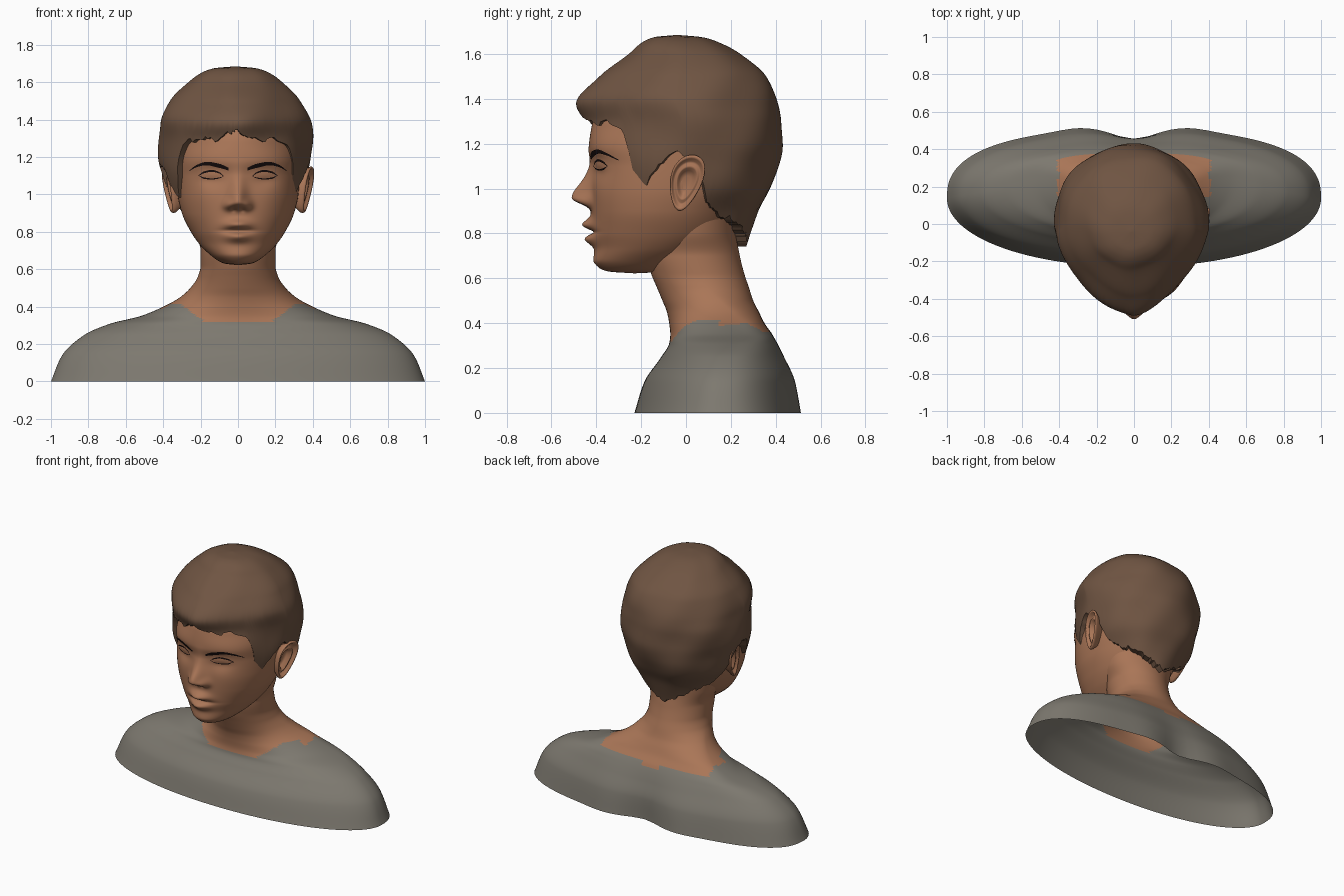
import bpy
import bmesh
import math
import random

random.seed(4)
cube = bpy.data.objects.get("Cube")
if cube:
    bpy.data.objects.remove(cube, do_unlink=True)


def material(name, rgb):
    mat = bpy.data.materials.new(name)
    mat.use_nodes = True
    colour = (*rgb, 1.0)
    mat.diffuse_color = colour
    shader = next(n for n in mat.node_tree.nodes if n.type == "BSDF_PRINCIPLED")
    shader.inputs["Base Color"].default_value = colour
    return mat


SKIN = material("warm skin", (0.40, 0.18, 0.095))
HAIR = material("brown hair", (0.16, 0.09, 0.055))
SHIRT = material("grey shirt", (0.205, 0.19, 0.16))
DARK = material("dark lash", (0.008, 0.004, 0.004))


def sample(table, key):
    """Smooth monotone interpolation of the rows of a table by their first value."""
    key = min(max(key, table[0][0]), table[-1][0])
    i = 0
    while i < len(table) - 2 and key > table[i + 1][0]:
        i += 1
    span = table[i + 1][0] - table[i][0]
    t = (key - table[i][0]) / span

    def slope(j, k):
        j = min(max(j, 0), len(table) - 2)
        return (table[j + 1][k] - table[j][k]) / (table[j + 1][0] - table[j][0])

    def tangent(j, k):
        a, b = slope(j - 1, k), slope(j, k)
        return 2 * a * b / (a + b) if a * b > 0 else 0

    result = []
    for k in range(1, len(table[0])):
        p, q = table[i][k], table[i + 1][k]
        m, n = tangent(i, k) * span, tangent(i + 1, k) * span
        result.append(p + m * t + (3 * (q - p) - 2 * m - n) * t**2
                      + (2 * (p - q) + m + n) * t**3)
    return result


def power(value, exponent):
    return math.copysign(abs(value) ** exponent, value)


def ring_point(table, angle, z, swell=1.0):
    """Point on a cross-section; angle zero faces the front."""
    width, front, back, shape, *rest = sample(table, z)
    middle, back_shape = rest or ((front + back) / 2, 2.1)
    s, c = math.sin(angle), math.cos(angle)
    e = 2 / (shape if c > 0 else back_shape)
    depth = middle - front if c > 0 else back - middle
    return width * power(s, e) * swell, middle - depth * power(c, e) * swell, z


def loft(name, rows, mats, rule=None, closed=True, mirror=False):
    bm = bmesh.new()
    grid = [[bm.verts.new(p) for p in row] for row in rows]
    count = len(rows[0])
    for low, high in zip(grid, grid[1:]):
        for i in range(count if closed else count - 1):
            j = (i + 1) % count
            face = bm.faces.new((low[i], low[j], high[j], high[i]))
            if rule:
                face.material_index = rule(face.calc_center_median())
    bmesh.ops.remove_doubles(bm, verts=bm.verts, dist=0.00005)
    bmesh.ops.recalc_face_normals(bm, faces=bm.faces)
    mesh = bpy.data.meshes.new(name)
    bm.to_mesh(mesh)
    bm.free()
    for mat in mats:
        mesh.materials.append(mat)
    mesh.shade_smooth()
    obj = bpy.data.objects.new(name, mesh)
    bpy.context.collection.objects.link(obj)
    if mirror:
        obj.modifiers.new("mirror", "MIRROR")
    return obj


def angles(count, warp=0.0):
    turn = [2 * math.pi * i / count for i in range(count)]
    return [u - warp * math.sin(u) for u in turn]


# Shoulders and neck: height, half width, front, back, roundness, ridge, back roundness
BUST = [(0, 1, -.23, .505, 2.05, .14, 2.5), (.14, .94, -.185, .485, 2, .15, 2.4),
        (.25, .82, -.11, .44, 2, .17, 2.4), (.31, .68, -.075, .41, 2, .2, 2.6),
        (.35, .52, -.07, .385, 2, .24, 3), (.4, .4, -.075, .35, 2, .24, 2.8),
        (.45, .31, -.085, .325, 2, .2, 2.3), (.5, .255, -.105, .3, 2, .15, 2),
        (.56, .215, -.13, .28, 2, .09, 2), (.62, .2, -.155, .26, 2, .06, 2),
        (.7, .2, -.175, .24, 2, .04, 2), (.8, .232, -.17, .225, 2, .03, 2),
        (.95, .26, -.15, .23, 2, .03, 2)]


def bust_point(angle, z):
    x, y, z = ring_point(BUST, angle, z)
    if math.cos(angle) < 0:  # shoulder blades and the hollow between them
        blade = 0.015 * math.exp(-((abs(x) - 0.3) / 0.14) ** 2)
        y += (blade - 0.05 * math.exp(-(x / 0.14) ** 2)) * max(0, 1 - z / 0.35)
    return x, y, z


def neckline(p):
    side = abs(p.x)
    if p.y < 0.15:
        limit = min(0.32 + max(0, side - 0.18) * 0.75, 0.415)
    elif p.y < 0.28:
        limit = 0.38 + (p.y - 0.16) * 0.2
    else:
        limit = 0.33 if side < 0.07 else 0.358
    return 0 if p.z > limit and side < 0.41 else 1


loft("shirt_and_neck", [[bust_point(a, 0.95 * i / 140) for a in angles(144)]
                        for i in range(141)], [SKIN, SHIRT], neckline)

# Head: height, half width, front, back, roundness
HEAD = [(.622, 0, -.23, -.23, 2), (.63, .07, -.345, -.08, 2), (.645, .105, -.385, -.05, 2),
        (.68, .152, -.413, .02, 2), (.73, .203, -.408, .1, 2), (.8, .252, -.42, .19, 2.05),
        (.9, .3, -.422, .25, 2.1), (1, .323, -.42, .32, 2.2), (1.1, .33, -.415, .37, 2.3),
        (1.18, .332, -.432, .385, 2.25), (1.28, .33, -.42, .385, 1.95),
        (1.4, .3, -.36, .36, 1.8), (1.5, .2, -.25, .28, 1.8), (1.58, 0, 0, 0, 2)]

# Facial relief: x, z, spread across, spread up, spread down, height
RELIEF = [(0, .957, .034, .05, .023, .083), (0, 1.05, .03, .06, .05, .022),
          (.05, .94, .02, .022, .016, .03), (.024, .917, .01, .008, .008, -.01),
          (0, .838, .046, .02, .014, .042), (0, .774, .044, .014, .02, .036),
          (0, .806, .055, .006, .006, -.016), (.14, 1.1, .045, .035, .04, -.02),
          (.14, 1.104, .04, .018, .018, .016), (.19, .98, .07, .06, .07, .008)]


def head_point(angle, z):
    x, y, z = ring_point(HEAD, angle, z)
    if math.cos(angle) > 0:
        for cx, cz, across, up, down, height in RELIEF:
            tall = up if z > cz else down
            y -= height * math.exp(-((abs(x) - cx) / across) ** 2 / 2
                                   - ((z - cz) / tall) ** 2 / 2)
    return x, y, z


heights = [.622 + .023 * (i / 10) ** 2 for i in range(10)]
heights += [.645 + (1.58 - .645) * i / 130 for i in range(131)]
loft("head", [[head_point(a, z) for a in angles(180, 0.5)] for z in heights], [SKIN])


# Brows and lashes: thin plates along x, middle height, half height
def face_point(x, z, lift):
    width, _, _, shape = sample(HEAD, z)
    return x, head_point(math.asin((x / width) ** (shape / 2)), z)[1] - lift, z


def plate(name, table, lift):
    start, end = table[0][0], table[-1][0]
    rows = []
    for i in range(33):
        x = start + (end - start) * i / 32
        mid, half = sample(table, x)
        rows.append([face_point(x, mid + half * k, lift) for k in (-1, -0.5, 0, 0.5, 1)])
    loft(name, rows, [DARK], closed=False, mirror=True)


plate("eyebrow", [(.05, 1.135, .007), (.1, 1.153, .011), (.17, 1.165, .009),
                  (.22, 1.152, .006), (.26, 1.127, .002)], 0.005)
plate("upper_lash", [(.078, 1.098, .002), (.1, 1.116, .004), (.14, 1.126, .005),
                     (.18, 1.119, .005), (.212, 1.1, .002)], 0.005)
plate("lower_lash", [(.08, 1.095, .001), (.11, 1.086, .003), (.14, 1.083, .003),
                     (.18, 1.087, .004), (.208, 1.099, .001)], 0.004)

# Ears: outline scale and outward depth from the root over the rim into the bowl
EAR = [(.6, -.03), (.8, .02), (.97, .045), (1, .06), (.95, .068), (.87, .063), (.78, .043),
       (.7, .042), (.62, .052), (.54, .05), (.44, .025), (.25, .018), (0, .02)]


def ear_point(t, scale, depth):
    up = 0.125 * math.sin(t) * scale
    y = 0.072 * math.cos(t) * (1 + 0.3 * math.sin(t)) * scale + 0.22 * up
    return 0.31 + depth + 0.25 * y + 0.12 * up, y, 1.025 + up


loft("ear", [[ear_point(t, *step) for t in angles(40)] for step in EAR], [SKIN], mirror=True)

# Hair cap: cross-sections, then the hairline height by angle from the front
CAP = [(.73, .19, -.25, .265, 1.9), (.8, .24, -.28, .285, 1.9), (.9, .3, -.35, .325, 1.9),
       (1, .36, -.4, .38, 1.85), (1.1, .387, -.42, .41, 1.85), (1.2, .405, -.43, .425, 1.78),
       (1.3, .41, -.455, .422, 1.6), (1.38, .405, -.493, .408, 1.5), (1.5, .35, -.385, .36, 1.65),
       (1.6, .25, -.25, .245, 1.9), (1.65, .18, -.195, .15, 2), (1.675, .11, -.14, .07, 2),
       (1.685, 0, -.04, -.04, 2)]
HAIRLINE = [(0, 1.35), (8, 1.33), (16, 1.3), (38, 1.29), (45, 1.27), (50, 1.2), (55, 1.06),
            (61, .975), (66, 1.04), (74, 1.12), (84, 1.16), (94, 1.14), (101, 1.03),
            (108, .93), (120, .88), (138, .85), (155, .8), (180, .75)]
columns = angles(180)
edge = [sample(HAIRLINE, math.degrees(min(a, 2 * math.pi - a)))[0]
        + 0.008 * math.sin(23 * a) + random.uniform(-0.009, 0.009) for a in columns]


def hair_point(a, low, t, tuck=1.0):
    z = 1.685 - (1.685 - low) * t ** 1.6
    wave = math.sin(5 * a + 9 * z) + math.sin(8 * a - 14 * z) + math.sin(3 * a + 21 * z)
    x, y, z = ring_point(CAP, a, z, tuck * (1 + 0.008 * wave))
    return x - 0.015, y, z


rows = [[hair_point(a, low, i / 60) for a, low in zip(columns, edge)] for i in range(61)]
rows.append([hair_point(a, low, 1, 0.78) for a, low in zip(columns, edge)])
hair = loft("hair", rows, [HAIR])
bpy.context.view_layer.objects.active = hair
hair.select_set(True)
bpy.ops.object.shade_smooth_by_angle(angle=math.radians(50))
